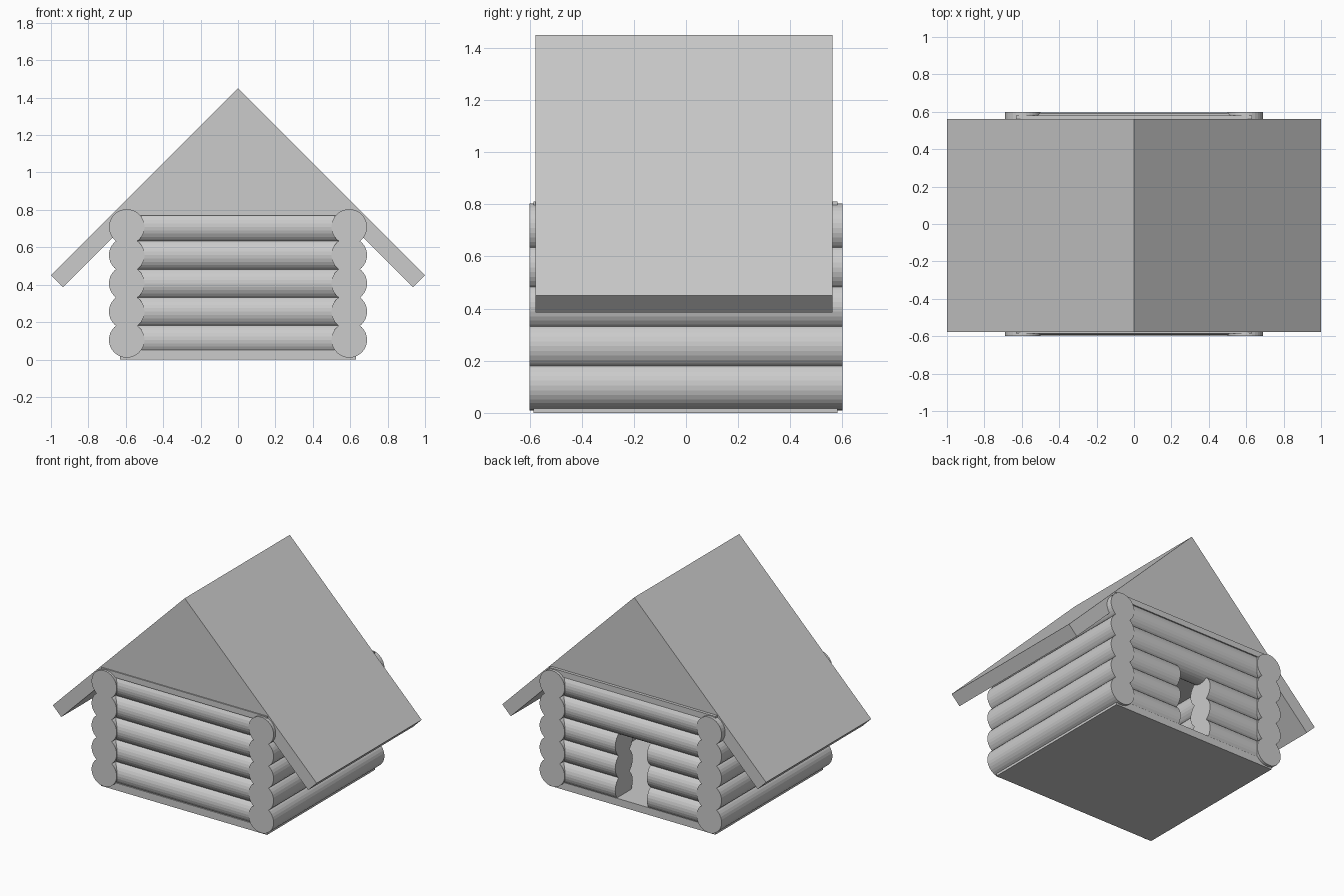
import bpy
import bmesh
from math import pi
from mathutils import Matrix

if "Cube" in bpy.data.objects:
    bpy.data.objects.remove(bpy.data.objects["Cube"])

R = 0.095                                         # log radius
LEVELS = [0.105 + 0.151 * i for i in range(5)]    # log centre heights
DOOR = 0.12                                       # half width of the doorway


def finish(name, bm):
    bmesh.ops.recalc_face_normals(bm, faces=bm.faces)
    mesh = bpy.data.meshes.new(name)
    bm.to_mesh(mesh)
    bm.free()
    obj = bpy.data.objects.new(name, mesh)
    bpy.context.collection.objects.link(obj)
    return obj


def log(name, axis, start, end, across, z):
    """Log running along x or y from start to end."""
    mid = (start + end) / 2
    if axis == 'X':
        m = Matrix.Translation((mid, across, z)) @ Matrix.Rotation(pi / 2, 4, 'Y')
    else:
        m = Matrix.Translation((across, mid, z)) @ Matrix.Rotation(pi / 2, 4, 'X')
    bm = bmesh.new()
    bmesh.ops.create_cone(bm, cap_ends=True, segments=32, radius1=R, radius2=R,
                          depth=end - start, matrix=m)
    return finish(name, bm)


def slab(name, z0, z1):
    bm = bmesh.new()
    bmesh.ops.create_cube(bm, size=1, matrix=Matrix.Translation((0, -0.002, (z0 + z1) / 2))
                          @ Matrix.Diagonal((1.26, 1.166, z1 - z0, 1)))
    return finish(name, bm)


# Floor and ceiling boards
slab("floor", 0.0, 0.05)
slab("ceiling", 0.77, 0.81)

# Log walls; the lower three back logs are split by the doorway
for i, z in enumerate(LEVELS):
    for side, x in (("left", -0.595), ("right", 0.595)):
        log(f"{side}_log_{i + 1}", 'Y', -0.6, 0.6, x, z)
    log(f"front_log_{i + 1}", 'X', -0.6, 0.6, -0.5, z)
    if i < 3:
        log(f"back_log_left_{i + 1}", 'X', -0.6, -DOOR, 0.5, z)
        log(f"back_log_right_{i + 1}", 'X', DOOR, 0.6, 0.5, z)
    else:
        log(f"back_log_{i + 1}", 'X', -0.6, 0.6, 0.5, z)

# Roof with overhanging eaves and closed gables, as one extruded profile
half = [(1.0, 0.45), (0.936, 0.386), (0.522, 0.80)]
profile = [(0, 1.45)] + half + [(-x, z) for x, z in reversed(half)]
bm = bmesh.new()
face = bm.faces.new([bm.verts.new((x, -0.577, z)) for x, z in profile])
ext = bmesh.ops.extrude_face_region(bm, geom=[face], use_keep_orig=True)
bmesh.ops.translate(bm, vec=(0, 1.138, 0),
                    verts=[g for g in ext["geom"] if isinstance(g, bmesh.types.BMVert)])
finish("roof", bm)
